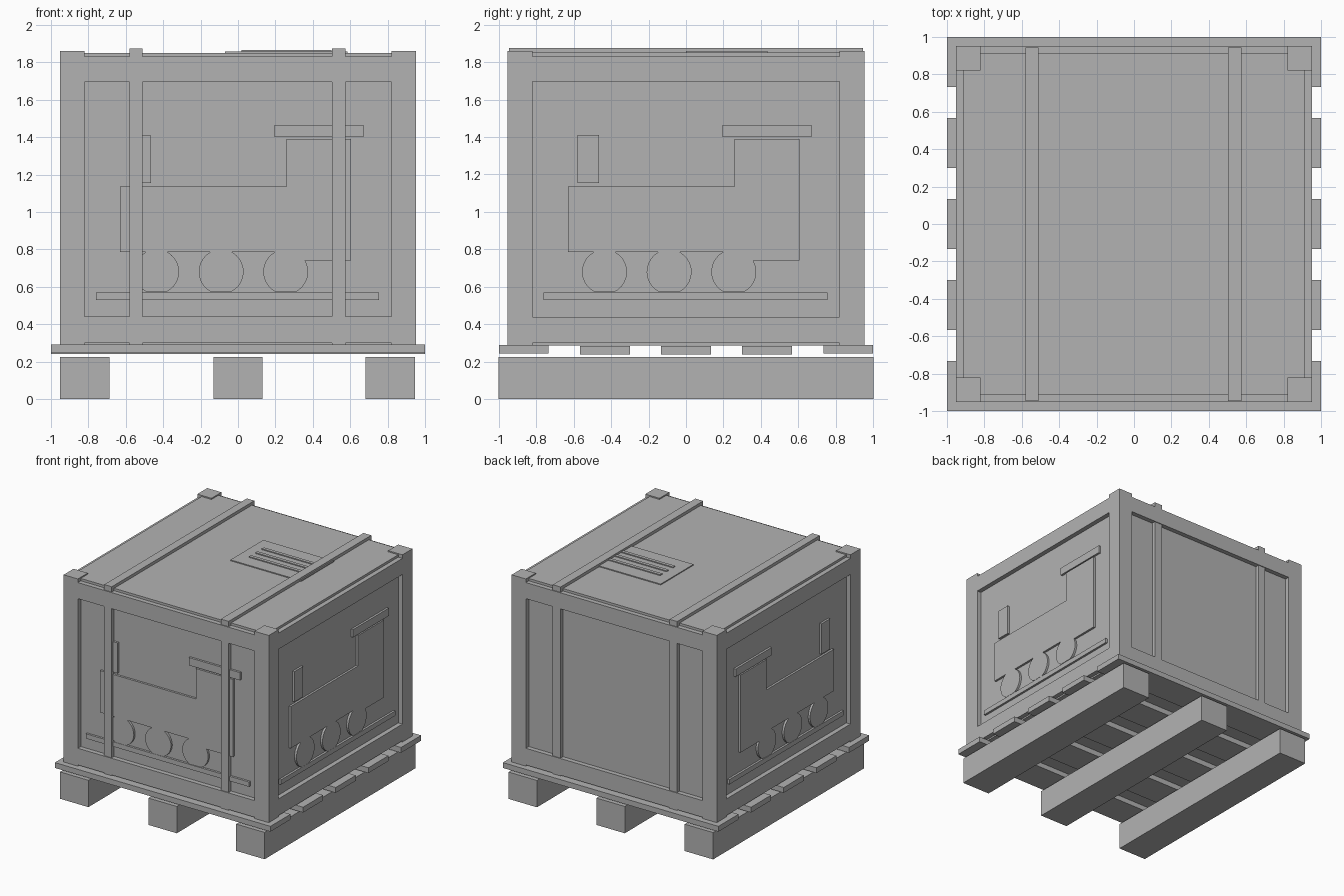
import bpy
import bmesh
import math

default = bpy.data.objects.get("Cube")
if default:
    bpy.data.objects.remove(default, do_unlink=True)

grey = bpy.data.materials.new("plain grey")
grey.use_nodes = True
COLOUR = (0.45, 0.45, 0.45, 1)
grey.diffuse_color = COLOUR
grey.node_tree.nodes["Principled BSDF"].inputs["Base Color"].default_value = COLOUR


def finish(name, bm):
    bmesh.ops.recalc_face_normals(bm, faces=bm.faces)
    mesh = bpy.data.meshes.new(name)
    bm.to_mesh(mesh)
    bm.free()
    mesh.materials.append(grey)
    obj = bpy.data.objects.new(name, mesh)
    bpy.context.collection.objects.link(obj)
    return obj


def box(name, x, y, z):
    """Box from (low, high) ranges on each axis."""
    bm = bmesh.new()
    bmesh.ops.create_cube(bm, size=1)
    for v in bm.verts:
        v.co = [(r[0] + r[1]) / 2 + c * (r[1] - r[0]) for r, c in zip((x, y, z), v.co)]
    return finish(name, bm)


def both(a, b):
    """A range and its mirror image."""
    return ((a, b), (-b, -a))


# Pallet: runners along y, deck boards along x
for x in (-0.82, 0, 0.815):
    box("pallet_runner", (x - 0.132, x + 0.132), (-1, 1), (0, 0.225))
for i in range(5):
    y = (i - 2) * 0.433
    lift = 0.005 if i in (0, 4) else 0
    box("deck_board", (-1, 1), (y - 0.133, y + 0.133), (0.24 + lift, 0.285 + lift))

# Crate body, corner posts and frame rails
OUT, PANEL, IN = 0.952, 0.913, 0.82
box("crate_body", (-PANEL, PANEL), (-PANEL, PANEL), (0.287, 1.85))
for x in both(IN, OUT):
    for y in both(IN, OUT):
        box("corner_post", x, y, (0.287, 1.86))
for z in ((0.3, 0.44), (1.695, 1.83)):
    for edge in both(PANEL, OUT):
        box("frame_rail_x", (-IN, IN), edge, z)
        box("frame_rail_y", edge, (-IN, IN), z)

# Straps around the crate
for x in ((-0.58, -0.51), (0.502, 0.575)):
    box("strap_top", x, (-0.945, 0.945), (1.845, 1.875))
    for edge in both(0.905, 0.945):
        box("strap_side", x, edge, (0.29, 1.845))

# Shipping label with raised lines
box("top_label", (-0.07, 0.585), (0, 0.435), (1.84, 1.858))
for y in (0.13, 0.215, 0.3):
    box("label_line", (0.02, 0.5), (y - 0.014, y + 0.014), (1.85, 1.866))


# Raised locomotive picture on three sides
def wheel_arc(cx, right_z, left_z, r=0.12, cz=0.68, floor=0.57, steps=24):
    start = math.asin((right_z - cz) / r)
    end = -math.pi - math.asin((left_z - cz) / r)
    angles = [start + (end - start) * i / steps for i in range(steps + 1)]
    arc = [(cx + r * math.cos(a), cz + r * math.sin(a)) for a in angles]
    return [p for p in arc if p[1] > floor]


def rect(u0, u1, z0, z1):
    return [(u0, z0), (u1, z0), (u1, z1), (u0, z1)]


BELLY = 0.785
engine = [(-0.63, BELLY), (-0.63, 1.135), (0.26, 1.135), (0.26, 1.39),
          (0.605, 1.39), (0.605, 0.74)]
engine += wheel_arc(0.255, 0.74, BELLY)
for centre in (-0.09, -0.435):
    engine += wheel_arc(centre, BELLY, BELLY)

shapes = {
    "engine": engine,
    "chimney": rect(-0.58, -0.465, 1.155, 1.41),
    "cab_roof": rect(0.195, 0.67, 1.4, 1.465),
    "track": rect(-0.76, 0.755, 0.53, 0.57),
}
sides = {
    "front": lambda u, d, z: (u, -d, z),
    "left": lambda u, d, z: (d, u, z),
    "right": lambda u, d, z: (-d, u, z),
}
for side, place in sides.items():
    for part, outline in shapes.items():
        bm = bmesh.new()
        inner, outer = ([bm.verts.new(place(u, d, z)) for u, z in outline]
                        for d in (PANEL - 0.005, PANEL + 0.018))
        bm.faces.new(inner)
        bm.faces.new(outer)
        for i in range(len(outline)):
            bm.faces.new((inner[i - 1], inner[i], outer[i], outer[i - 1]))
        finish(side + "_" + part, bm)
